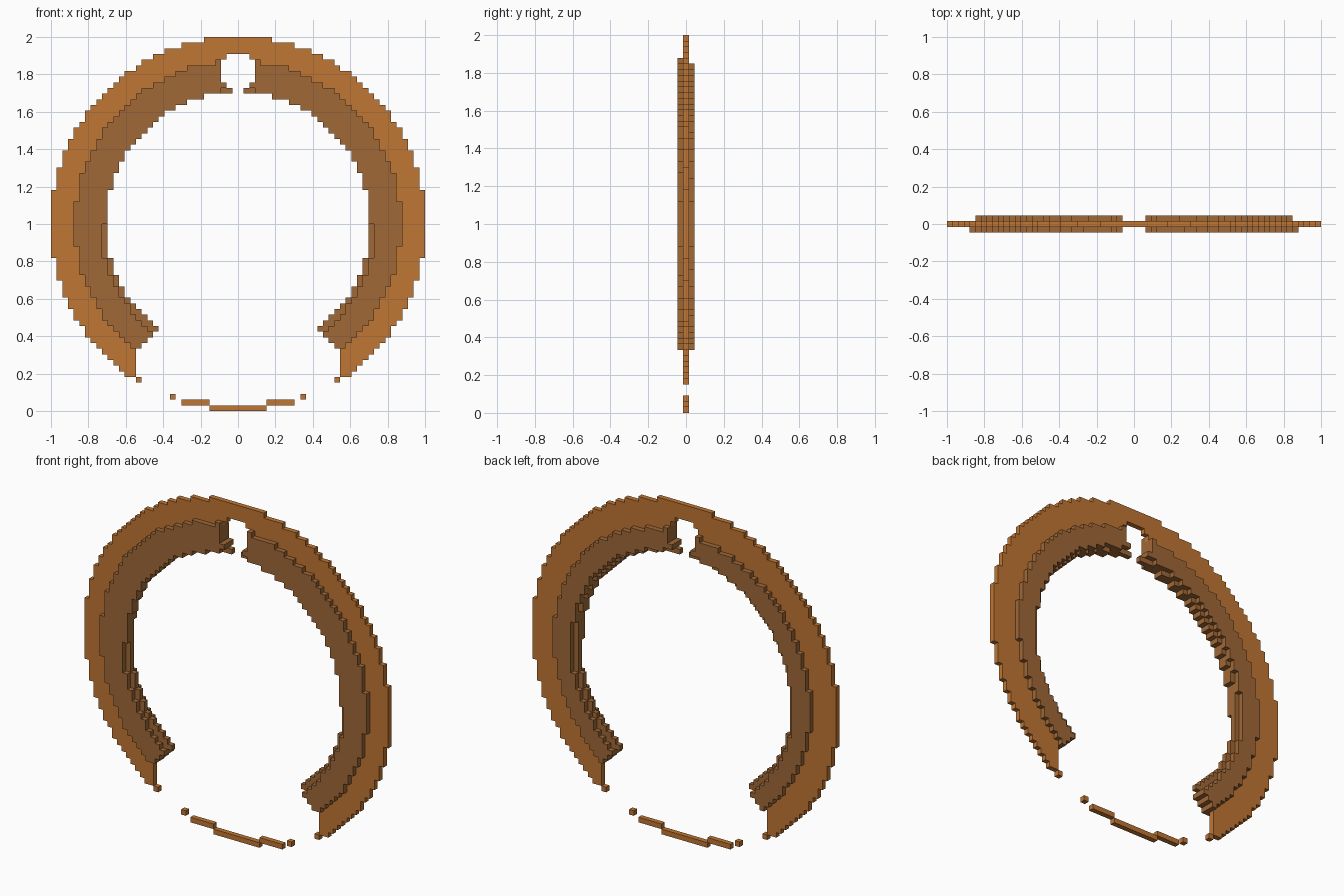
import bpy, bmesh, math

N = 33                 # cells per unit, ring radius in cells
S = 1 / N

cube = bpy.data.objects.get("Cube")
if cube:
    bpy.data.objects.remove(cube, do_unlink=True)


def make_material(name, rgb):
    m = bpy.data.materials.new(name)
    m.use_nodes = True
    m.diffuse_color = (*rgb, 1)
    m.node_tree.nodes["Principled BSDF"].inputs["Base Color"].default_value = (*rgb, 1)
    return m


orange = make_material("orange brown", (0.53, 0.18, 0.033))
brown = make_material("dull brown", (0.35, 0.14, 0.037))


def open_gap(x, row):
    """True where the ring is cut away at the top notch or the lower opening."""
    ax = abs(x)
    if row >= 56:                                   # keyhole notch at the top
        width = {56: 1, 57: 2, 62: 2}.get(row, 3)
        return row < 63 and ax < width
    if row < 15:                                    # lower opening
        if row <= 5:
            return ax < 17
        return ax < max(14, min(18, 28 - row))
    return False


def build(name, layer, inside, material):
    """Solid one-cell-thick slab of square cells, without internal walls."""
    cells = {(i, k) for i in range(-N, N) for k in range(2 * N)
             if inside(i + 0.5, k + 0.5 - N, k)}
    bm = bmesh.new()
    cache = {}
    y0, y1 = (layer - 0.5) * S, (layer + 0.5) * S

    def vert(i, k, y):
        key = (i, k, y)
        if key not in cache:
            cache[key] = bm.verts.new((i * S, y, k * S))
        return cache[key]

    for i, k in sorted(cells):
        ring = [(i, k), (i + 1, k), (i + 1, k + 1), (i, k + 1)]
        sides = [(i, k - 1), (i + 1, k), (i, k + 1), (i - 1, k)]
        bm.faces.new([vert(*p, y0) for p in ring])
        bm.faces.new([vert(*p, y1) for p in reversed(ring)])
        for n, neighbour in enumerate(sides):
            if neighbour not in cells:
                a, b = ring[n], ring[(n + 1) % 4]
                bm.faces.new([vert(*b, y0), vert(*a, y0), vert(*a, y1), vert(*b, y1)])
    bmesh.ops.recalc_face_normals(bm, faces=bm.faces)
    mesh = bpy.data.meshes.new(name)
    bm.to_mesh(mesh)
    bm.free()
    mesh.materials.append(material)
    ob = bpy.data.objects.new(name, mesh)
    bpy.context.collection.objects.link(ob)


def band(r_low, r_high, r_out):
    """Ring band whose inner radius differs below and above the centre."""
    def inside(x, z, row):
        r = math.hypot(x, z)
        return (r_low if z < 0 else r_high) < r < r_out and not open_gap(x, row)
    return inside


def shell(x, z, row):
    """Thin broken strip at the very bottom."""
    ax = abs(x)
    return (row == 0 and ax < 5) or (row == 1 and 5 < ax < 10) or (row == 2 and 11 < ax < 12)


# Central ring: bright outer band and dull inner band
build("outer_ring", 0, band(27.8, 27.8, 33), orange)
build("inner_ring", 0, band(23.3, 23.3, 27.8), brown)
build("bottom_strip", 0, shell, orange)


# Raised inner bands on both faces, stopping above the ring's lower ends
def raised(base, lowest):
    return lambda x, z, row: row >= lowest and not (row == 56 and abs(x) < 3) and base(x, z, row)


build("front_band", -1, raised(band(24.2, 23.3, 28.8), 10), brown)
build("back_band", 1, raised(band(24.2, 23.8, 27.8), 11), brown)
